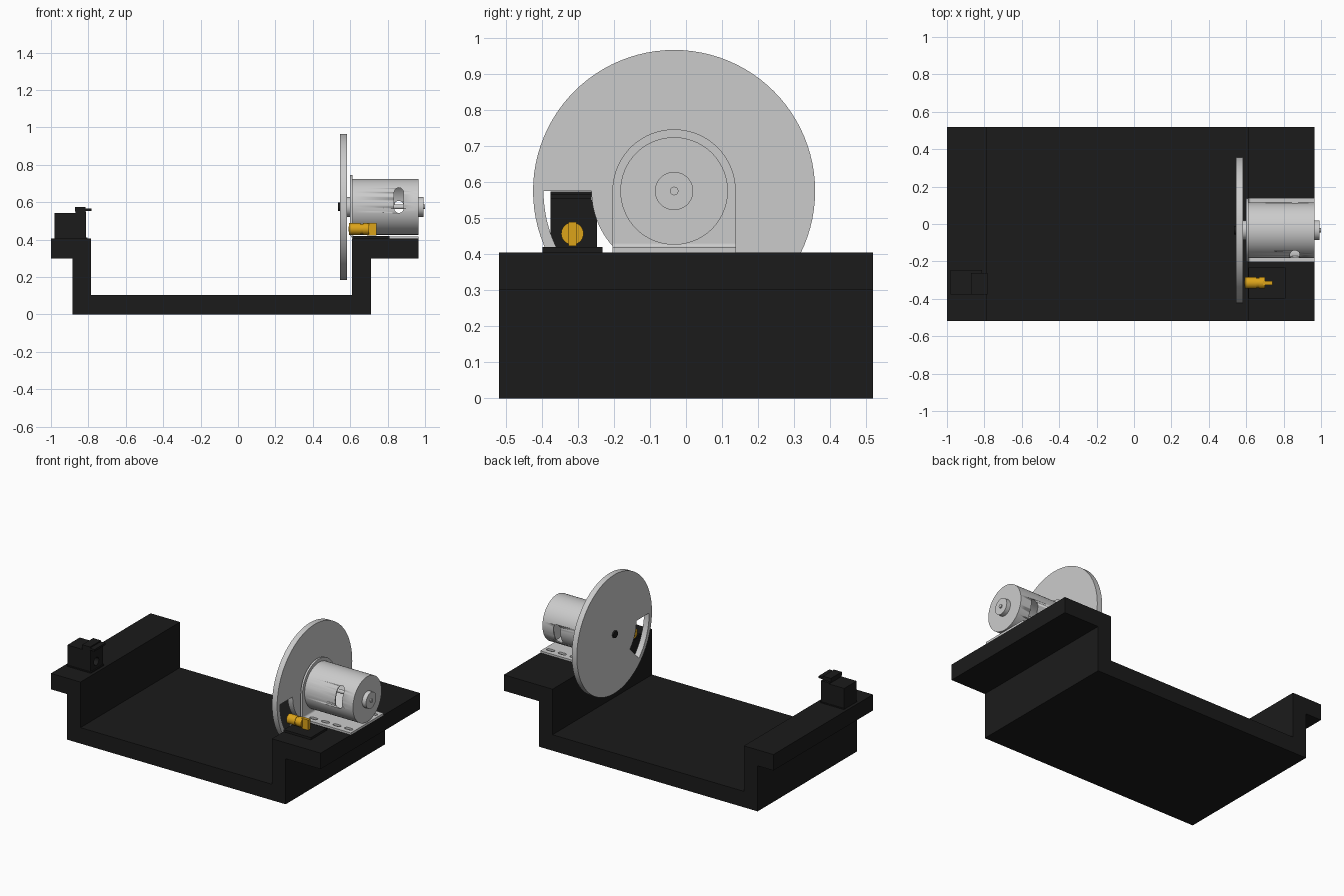
import bpy, bmesh
from math import sin, cos, pi, radians
from mathutils import Matrix, Vector

if "Cube" in bpy.data.objects:
    bpy.data.objects.remove(bpy.data.objects["Cube"])

YC, ZC = -0.033, 0.575      # motor axis
LY, LZ = -0.315, 0.457      # laser axis


def material(name, col):
    m = bpy.data.materials.new(name)
    m.diffuse_color = (*col, 1)
    m.use_nodes = True
    m.node_tree.nodes["Principled BSDF"].inputs["Base Color"].default_value = m.diffuse_color
    return m


BLACK = material("black", (0.011, 0.011, 0.011))
GOLD = material("gold", (0.72, 0.37, 0.01))
AXES = {  # local u, v, extrusion -> world
    'X': Matrix(((0, 0, 1), (1, 0, 0), (0, 1, 0))).to_4x4(),
    'Y': Matrix(((1, 0, 0), (0, 0, -1), (0, 1, 0))).to_4x4(),
    'Z': Matrix.Identity(4),
}


def add(name, mesh, mat=None):
    ob = bpy.data.objects.new(name, mesh)
    bpy.context.collection.objects.link(ob)
    if mat:
        mesh.materials.append(mat)
    return ob


def smooth(ob):
    bpy.ops.object.select_all(action='DESELECT')
    bpy.context.view_layer.objects.active = ob
    ob.select_set(True)
    bpy.ops.object.shade_smooth_by_angle(angle=radians(30))


def plate(name, loops, axis, lo, hi, mat=None):
    """Extrude outline (first loop) with holes (other loops) between lo and hi."""
    cu = bpy.data.curves.new(name, 'CURVE')
    cu.dimensions, cu.fill_mode = '2D', 'BOTH'
    cu.extrude = (hi - lo) / 2
    for loop in loops:
        s = cu.splines.new('POLY')
        s.points.add(len(loop) - 1)
        for p, (u, v) in zip(s.points, loop):
            p.co = (u, v, 0, 1)
        s.use_cyclic_u = True
    tmp = bpy.data.objects.new("tmp", cu)
    bpy.context.collection.objects.link(tmp)
    mesh = bpy.data.meshes.new_from_object(tmp)
    bpy.data.objects.remove(tmp)
    bm = bmesh.new()
    bm.from_mesh(mesh)
    bmesh.ops.remove_doubles(bm, verts=bm.verts, dist=1e-5)
    mid = (lo + hi) / 2
    off = {'X': (mid, 0, 0), 'Y': (0, mid, 0), 'Z': (0, 0, mid)}[axis]
    bm.transform(Matrix.Translation(off) @ AXES[axis])
    bmesh.ops.recalc_face_normals(bm, faces=bm.faces)
    bm.to_mesh(mesh)
    bm.free()
    mesh.name = name
    mesh.materials.clear()
    ob = add(name, mesh, mat)
    smooth(ob)
    return ob


def lathe(name, prof, y, z, mat=None, closed=False, n=64):
    """Spin (x, radius) points about an x-direction axis."""
    bm = bmesh.new()
    vs = [bm.verts.new((x, 0, r)) for x, r in prof]
    es = [bm.edges.new(p) for p in zip(vs, vs[1:])]
    if closed:
        es.append(bm.edges.new((vs[-1], vs[0])))
    bmesh.ops.spin(bm, geom=vs + es, cent=(0, 0, 0), axis=(1, 0, 0),
                   angle=2 * pi, steps=n)
    bmesh.ops.remove_doubles(bm, verts=bm.verts, dist=1e-5)
    bmesh.ops.recalc_face_normals(bm, faces=bm.faces)
    bm.transform(Matrix.Translation((0, y, z)))
    me = bpy.data.meshes.new(name)
    bm.to_mesh(me)
    bm.free()
    ob = add(name, me, mat)
    smooth(ob)
    return ob


def rod(name, x0, x1, r, y, z, mat=None, n=48):
    return lathe(name, [(x0, 0), (x0, r), (x1, r), (x1, 0)], y, z, mat, n=n)


def rect(u0, u1, v0, v1):
    return [(u0, v0), (u1, v0), (u1, v1), (u0, v1)]


def box(name, x, y, z, mat=None):
    return plate(name, [rect(*x, *y)], 'Z', *z, mat)


def arc(cu, cv, r, a0, a1, n):
    return [(cu + r * cos(radians(a0 + (a1 - a0) * i / n)),
             cv + r * sin(radians(a0 + (a1 - a0) * i / n))) for i in range(n + 1)]


def slot(cu, cv, length, r, vertical=False):
    d = length / 2 - r
    if vertical:
        return arc(cu, cv + d, r, 0, 180, 10) + arc(cu, cv - d, r, 180, 360, 10)
    return arc(cu + d, cv, r, -90, 90, 10) + arc(cu - d, cv, r, 90, 270, 10)


# Base trough with outward flanges
plate("base", [[(-1, .30), (-.885, .30), (-.885, 0), (.71, 0), (.71, .30), (.965, .30),
                (.965, .405), (.61, .405), (.61, .105), (-.785, .105),
                (-.785, .405), (-1, .405)]], 'Y', -.518, .518, BLACK)

# Chopper disk with one 45 degree window
window = arc(YC, ZC, .362, 180, 225, 14) + arc(YC, ZC, .229, 225, 180, 14)
plate("chopper_disk", [arc(YC, ZC, .391, 0, 356.25, 95), window], 'X', .545, .582)
rod("disk_screw", .535, .546, .023, YC, ZC, BLACK)

# Motor: hollow can with a vent slot on each side
can = lathe("motor_can", [(.612, .012), (.612, .149), (.965, .149), (.965, .012),
                          (.957, .012), (.957, .142), (.620, .142), (.620, .012)],
            YC, ZC, closed=True, n=96)
for i, s in enumerate((-1, 1)):
    y0, y1 = sorted((YC + s * .06, YC + s * .2))
    cut = plate("vent_cutter_%d" % i, [slot(.86, ZC - s * .035, .135, .025, True)],
                'Y', y0, y1)
    cut.hide_render = True
    cut.hide_viewport = True
    m = can.modifiers.new("vent", 'BOOLEAN')
    m.object, m.operation, m.solver = cut, 'DIFFERENCE', 'EXACT'
rod("motor_shaft", .546, 1.0, .012, YC, ZC, n=24)
rod("front_boss", .582, .613, .053, YC, ZC)
rod("rear_boss", .964, .993, .053, YC, ZC)

# Motor bracket: rounded upright, bend and slotted foot
B = .171
plate("bracket_upright", [arc(YC, ZC, B, 0, 180, 40) + [(YC - B, .43), (YC + B, .43)]],
      'X', .600, .613)
bend = arc(.625, .43, .025, 180, 270, 8) + arc(.625, .43, .012, 270, 180, 8)
plate("bracket_bend", [bend], 'Y', YC - B, YC + B)
holes = [slot(x, YC + s * .128, .055, .012) for x in (.665, .75, .835, .92) for s in (-1, 1)]
plate("bracket_foot", [rect(.625, .965, YC - B, YC + B)] + holes, 'Z', .405, .418)

# Laser module on its mounting pad
box("laser_pad", (.612, .81), (-.398, -.232), (.404, .420), BLACK)
lathe("laser_body", [(.59, 0), (.59, .012), (.594, .014), (.594, .031), (.655, .031),
                     (.655, .027), (.667, .027), (.667, .031), (.70, .031), (.70, 0)],
      LY, LZ, GOLD, n=40)
box("laser_board", (.69, .74), (LY - .011, LY + .011), (.422, .489), GOLD)

# Light sensor housing on the far flange
box("sensor_foot", (-.98, -.805), (-.382, -.243), (.404, .412), BLACK)
box("sensor_rear", (-.98, -.87), (-.376, -.247), (.411, .543), BLACK)
plate("sensor_face", [rect(-.376, -.247, .411, .550), arc(LY, LZ, .026, 0, 345, 23)],
      'X', -.87, -.812, BLACK)
box("sensor_cap", (-.872, -.815), (-.376, -.262), (.549, .574), BLACK)
box("sensor_hood", (-.82, -.782), (-.376, -.262), (.553, .566), BLACK)
